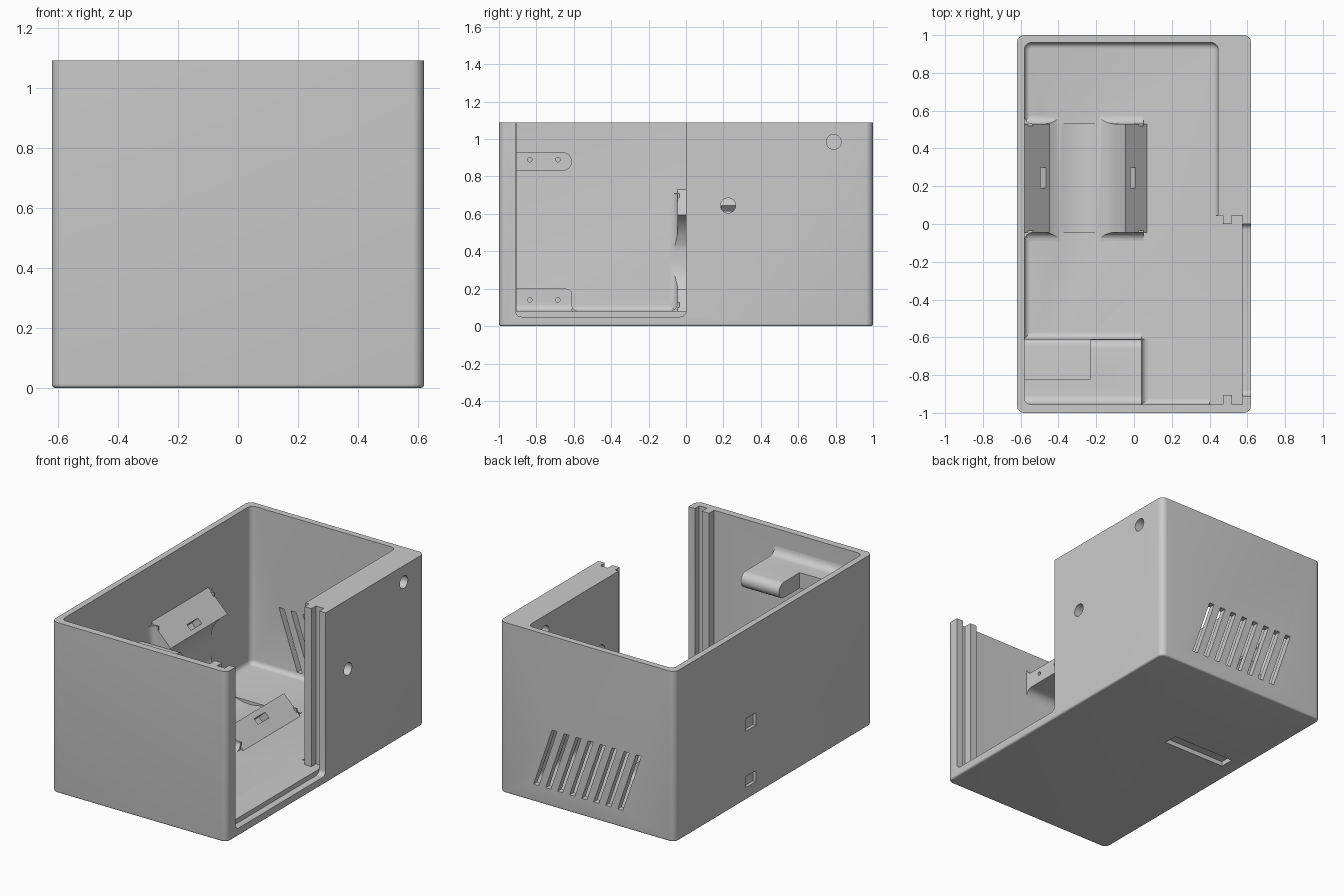
import bpy, bmesh
from math import sin, cos, pi
from mathutils import Vector

if "Cube" in bpy.data.objects:
    bpy.data.objects.remove(bpy.data.objects["Cube"], do_unlink=True)

grey = bpy.data.materials.new("light grey plastic")
grey.use_nodes = True
grey.diffuse_color = (0.6, 0.6, 0.6, 1)
grey.node_tree.nodes["Principled BSDF"].inputs["Base Color"].default_value = (0.6, 0.6, 0.6, 1)


def finish(name, bm):
    bmesh.ops.recalc_face_normals(bm, faces=bm.faces)
    mesh = bpy.data.meshes.new(name)
    bm.to_mesh(mesh)
    bm.free()
    mesh.materials.append(grey)
    ob = bpy.data.objects.new(name, mesh)
    bpy.context.collection.objects.link(ob)
    return ob


def prism(name, pts, axis, a, b):
    """Extrude a 2D outline along an axis from a to b."""
    def place(p, t):
        return {"x": (t, p[0], p[1]), "y": (p[0], t, p[1]), "z": (p[0], p[1], t)}[axis]
    bm = bmesh.new()
    low = [bm.verts.new(place(p, a)) for p in pts]
    high = [bm.verts.new(place(p, b)) for p in pts]
    bm.faces.new(low)
    bm.faces.new(high)
    for i in range(len(pts)):
        j = (i + 1) % len(pts)
        bm.faces.new((low[i], low[j], high[j], high[i]))
    return finish(name, bm)


def rounded_box(name, lo, hi, axis=2, r=0.0, base_r=0.0):
    """Box with rounded edges along one axis and a rounded base rim."""
    bm = bmesh.new()
    bmesh.ops.create_cube(bm, size=1)
    for v in bm.verts:
        v.co = Vector([lo[i] + (v.co[i] + 0.5) * (hi[i] - lo[i]) for i in range(3)])
    if r:
        edges = [e for e in bm.edges
                 if abs((e.verts[0].co - e.verts[1].co)[axis]) > 1e-4]
        bmesh.ops.bevel(bm, geom=edges, offset=r, segments=8, profile=0.5, affect="EDGES")
    if base_r:
        edges = [e for e in bm.edges if all(abs(v.co.z - lo[2]) < 1e-5 for v in e.verts)]
        bmesh.ops.bevel(bm, geom=edges, offset=base_r, segments=5, profile=0.5, affect="EDGES")
    return finish(name, bm)


def circle(cx, cy, r, n=32, start=0, sweep=2 * pi):
    return [(cx + r * cos(start + sweep * i / n), cy + r * sin(start + sweep * i / n))
            for i in range(n if sweep > 6 else n + 1)]


def fillet(cx, cy, sx, sy, r):
    """Concave corner fillet outline, sunk slightly into both faces."""
    e = 0.01
    arc = [(cx + sx * r * (1 - sin(t)), cy + sy * r * (1 - cos(t)))
           for t in [i * pi / 12 for i in range(7)]]
    return arc + [(cx - sx * e, cy + sy * r), (cx - sx * e, cy - sy * e),
                  (cx + sx * r, cy - sy * e)]


def combine(target, tool, op="DIFFERENCE", keep=False):
    mod = target.modifiers.new("bool", "BOOLEAN")
    mod.operation, mod.solver, mod.object = op, "EXACT", tool
    bpy.context.view_layer.objects.active = target
    bpy.ops.object.modifier_apply(modifier=mod.name)
    if not keep:
        bpy.data.objects.remove(tool, do_unlink=True)


def union(target, tool):
    combine(target, tool, "UNION")


# Main shell and its cavity
X, Y, TOP, FLOOR = 0.62, 1.0, 1.09, 0.08
WALL, FRONT = -0.58, -0.955
body = rounded_box("case_shell", (-X, -Y, 0), (X, Y, TOP), r=0.04, base_r=0.012)
combine(body, rounded_box("cavity", (WALL, FRONT, FLOOR), (0.445, 0.96, 1.3),
                          r=0.035, base_r=0.03))

# Side opening with panel grooves on both posts
front_post = [(0.4, FRONT), (0.47, FRONT), (0.47, -0.905), (0.52, -0.905),
              (0.52, FRONT), (0.575, FRONT), (0.575, -0.91), (0.7, -0.91)]
back_post = [(0.7, 0), (0.575, 0), (0.575, 0.045), (0.52, 0.045),
             (0.52, 0), (0.47, 0), (0.47, 0.045), (0.4, 0.045)]
combine(body, prism("opening", front_post + back_post, "z", FLOOR, 1.3))
combine(body, rounded_box("sill", (0.575, -0.91, 0.05), (0.7, 0, 1.3), axis=0, r=0.03))

# Round holes through the thick side wall
for y, z in ((0.79, 0.985), (0.225, 0.645)):
    combine(body, prism("side_hole", circle(y, z, 0.04), "x", 0.4, 0.7))

# Slanted vents in the back wall
for i in range(8):
    lo_x, hi_x = 0.36 - 0.085 * i, 0.23 - 0.085 * i
    w = 0.018
    combine(body, prism("vent", [(lo_x - w, 0.11), (lo_x + w, 0.11),
                                 (hi_x + w, 0.49), (hi_x - w, 0.49)], "y", 0.9, 1.1))

# Strap channels under the floor and in the long wall
combine(body, rounded_box("floor_channel", (-0.52, 0.2, -0.1), (-0.08, 0.29, 0.03)))
for lo, hi in ((0.08, 0.15), (0.44, 0.52)):
    combine(body, rounded_box("wall_channel", (-0.7, 0.18, lo), (-0.575, 0.28, hi)))

# Corner cradle: sloped wedge with a round bed
C0, C1 = -0.045, 0.53
bed = circle(-0.29, 0.35, 0.29, 64)
cradle = prism("strap_cradle", [(-0.6, 0.05), (0.1, 0.05), (-0.6, 0.75)], "y", C0, C1)
for y, s in ((C0, -1), (C1, 1)):
    union(cradle, prism("wall_fillet", fillet(WALL, y, 1, s, 0.045), "z", 0.07, 0.71))
    union(cradle, prism("floor_fillet", fillet(y, FLOOR, s, 1, 0.045), "x", -0.59, 0.05))
combine(cradle, prism("bed_cut", bed, "y", -0.2, 0.7))
combine(body, prism("bed_floor_cut", bed, "y", C0, C1))
n, t = Vector((1, 1)).normalized(), Vector((1, -1)).normalized()
for c in (Vector((-0.48, 0.63)), Vector((-0.005, 0.155))):
    slot = [c + n * a * 0.06 + t * b * 0.02 for a, b in ((-1, -1), (-1, 1), (1, 1), (1, -1))]
    combine(cradle, prism("strap_slot", slot, "y", 0.19, 0.3))

# Upper bracket: round-ended arm plus a shallow shelf
arm = [(-0.98, 0.83)] + circle(-0.66, 0.88, 0.05, 12, -pi / 2, pi) + [(-0.98, 0.93)]
upper = prism("upper_bracket", arm, "x", -0.23, 0.04)
union(upper, rounded_box("shelf", (-0.6, -0.98, 0.83), (-0.22, -0.82, 0.93)))
union(upper, prism("top_fillet", fillet(FRONT, 0.93, 1, 1, 0.05), "x", -0.59, 0.04))
union(upper, prism("under_fillet", fillet(FRONT, 0.83, 1, -1, 0.05), "x", -0.59, 0.04))

# Lower bracket: full-width step on the floor
step = [(-0.98, 0.05)] + [(-0.61, 0.05)] + circle(-0.64, 0.17, 0.03, 6, 0, pi / 2) + [(-0.98, 0.2)]
lower = prism("lower_bracket", step, "x", -0.6, 0.04)
union(lower, prism("front_fillet", fillet(-0.61, FLOOR, 1, 1, 0.035), "x", -0.59, 0.04))
union(lower, prism("side_fillet", fillet(0.04, FLOOR, 1, 1, 0.035), "y", -0.97, -0.61))

# Screw holes in both brackets
for part, z in ((upper, 0.89), (lower, 0.14)):
    for y in (-0.835, -0.685):
        combine(part, prism("screw_hole", circle(y, z, 0.012, 16), "x", -0.1, 0.2))

# Smooth the rounded surfaces and keep crisp edges
bpy.ops.object.select_all(action="DESELECT")
for ob in (body, cradle, upper, lower):
    ob.select_set(True)
    bpy.context.view_layer.objects.active = ob
bpy.ops.object.shade_smooth_by_angle(angle=pi / 6)
